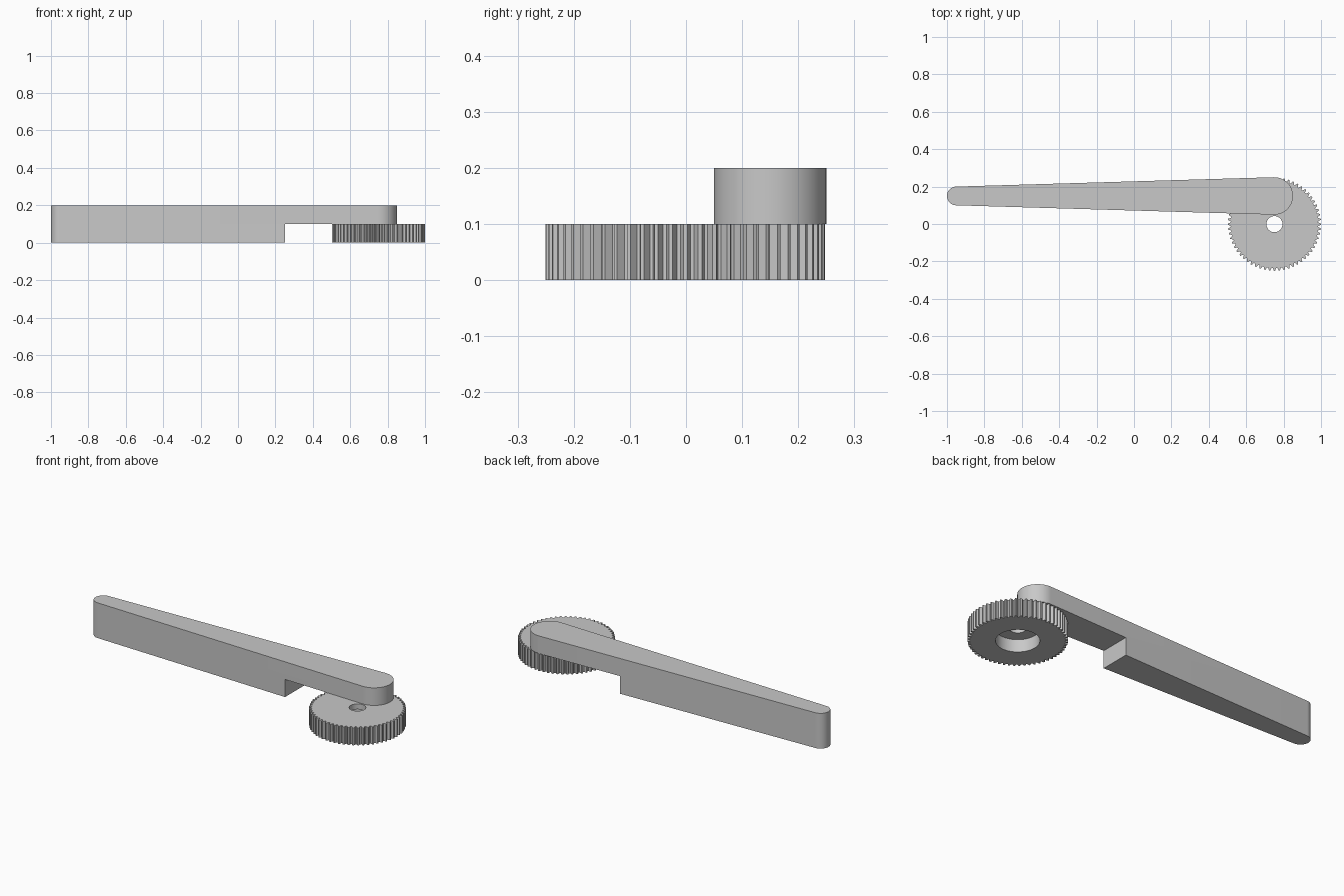
import bpy
import bmesh
from math import acos, cos, sin, tau

cube = bpy.data.objects.get("Cube")
if cube:
    bpy.data.objects.remove(cube, do_unlink=True)

grey = bpy.data.materials.new("plain grey")
grey.use_nodes = True
colour = (0.58, 0.58, 0.58, 1)
grey.diffuse_color = colour
grey.node_tree.nodes["Principled BSDF"].inputs["Base Color"].default_value = colour


def make_object(name, bm):
    bmesh.ops.recalc_face_normals(bm, faces=bm.faces)
    mesh = bpy.data.meshes.new(name)
    bm.to_mesh(mesh)
    bm.free()
    mesh.materials.append(grey)
    obj = bpy.data.objects.new(name, mesh)
    bpy.context.collection.objects.link(obj)
    return obj


def select_only(obj):
    bpy.ops.object.select_all(action='DESELECT')
    obj.select_set(True)
    bpy.context.view_layer.objects.active = obj


def arc(cx, cy, radius, start, end, steps):
    angles = [start + (end - start) * i / steps for i in range(steps + 1)]
    return [(cx + radius * cos(a), cy + radius * sin(a)) for a in angles]


# Tapered arm: hull of a small and a large round end, extruded upward
big, small, length, arm_y = 0.1, 0.05, 1.7, 0.15
tangent = acos((small - big) / length)
outline = arc(0.75, arm_y, big, -tangent, tangent, 40)
outline += arc(0.75 - length, arm_y, small, tangent, tau - tangent, 40)
bm = bmesh.new()
base = bm.faces.new([bm.verts.new((x, y, 0)) for x, y in outline])
top = bmesh.ops.extrude_face_region(bm, geom=[base], use_keep_orig=True)
bmesh.ops.translate(bm, vec=(0, 0, 0.2),
                    verts=[v for v in top["geom"] if isinstance(v, bmesh.types.BMVert)])
arm = make_object("tapered_arm", bm)

# Step under the wide end, leaving room for the gear
bpy.ops.mesh.primitive_cube_add(size=1, location=(0.75, arm_y, 0))
cutter = bpy.context.object
cutter.name = "step_cutter"
cutter.scale = (1, 0.6, 0.2)
cutter.hide_render = True
select_only(arm)
cut = arm.modifiers.new("step", 'BOOLEAN')
cut.operation = 'DIFFERENCE'
cut.solver = 'EXACT'
cut.object = cutter
bpy.ops.object.modifier_apply(modifier=cut.name)
bpy.data.objects.remove(cutter, do_unlink=True)

# Gear: closed loop of rings from toothed rim to bore to wide recess beneath
teeth, tip, root = 60, 0.249, 0.234
count = teeth * 4
thickness, recess = 0.1, 0.07


def ring(bm, radii, z):
    verts = []
    for i in range(count):
        a, r = tau * (i - 0.5) / count, radii[i % len(radii)]
        verts.append(bm.verts.new((0.751 + r * cos(a), -0.001 + r * sin(a), z)))
    return verts


toothed, bore, wide = (tip, tip, root, root), (0.043,), (0.11,)
bm = bmesh.new()
rings = [ring(bm, radii, z) for radii, z in (
    (toothed, 0), (toothed, thickness), (bore, thickness),
    (bore, recess), (wide, recess), (wide, 0))]
for a, b in zip(rings, rings[1:] + rings[:1]):
    for i in range(count):
        j = (i + 1) % count
        bm.faces.new((a[i], a[j], b[j], b[i]))
gear = make_object("gear_wheel", bm)

# Smooth round walls, crisp edges
for obj in (arm, gear):
    select_only(obj)
    bpy.ops.object.shade_smooth_by_angle()
